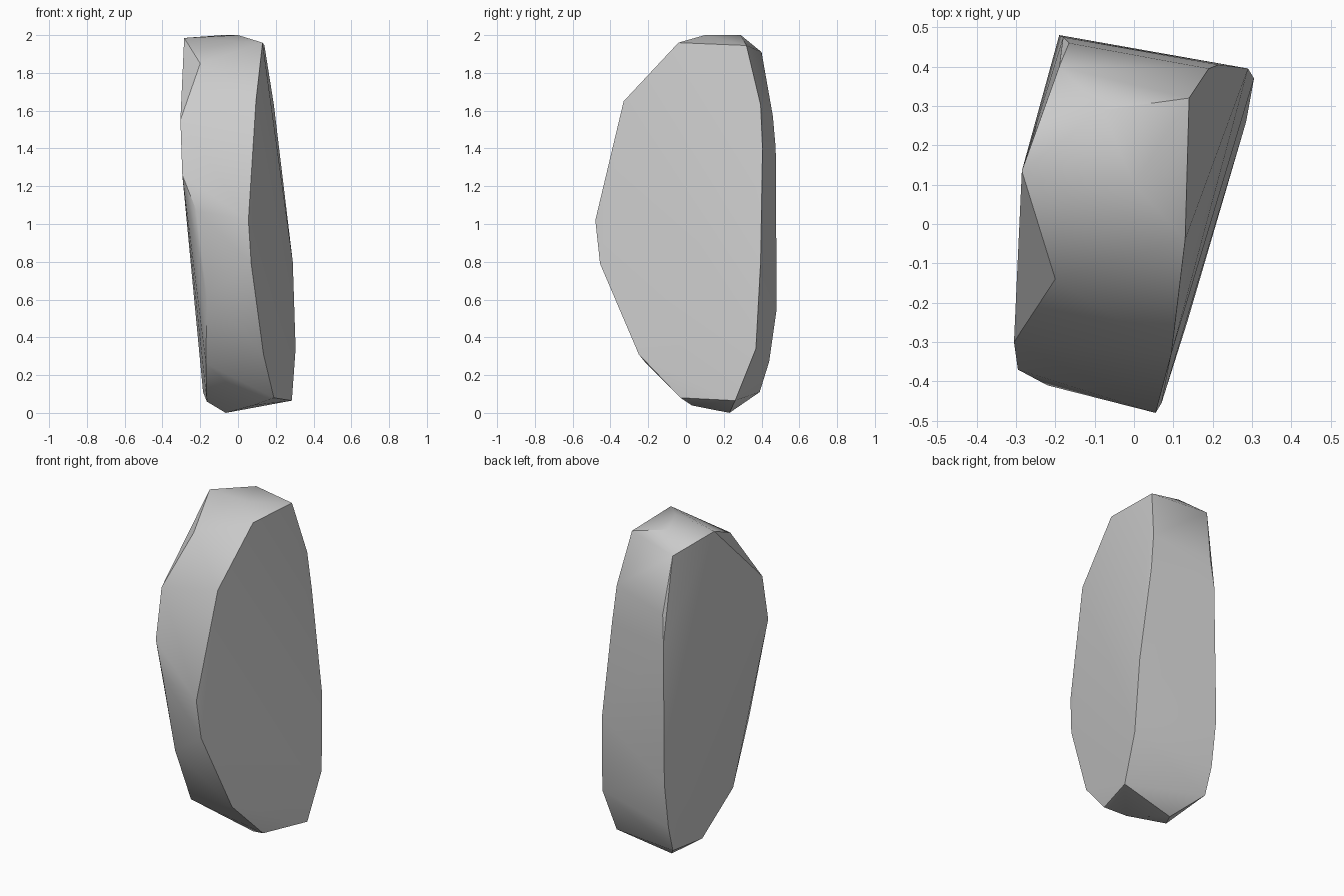
import bpy, bmesh, math

cube = bpy.data.objects.get("Cube")
if cube:
    bpy.data.objects.remove(cube, do_unlink=True)

# Corners of the broad left face
left_face = [
    (.13, -.04, 1.96), (.14, .32, 1.945), (.19, .395, 1.63), (.215, .405, 1.4),
    (.29, .395, .8), (.305, .37, .34), (.285, .26, .065), (.19, -.03, .08),
    (.135, -.25, .31), (.07, -.455, .79), (.055, -.48, 1.02), (.095, -.33, 1.65),
]
# Corners of the broad right face
right_face = [
    (-.285, .135, 1.985), (-.19, .4, 1.91), (-.165, .46, 1.57), (-.18, .475, 1.4),
    (-.19, .48, .55), (-.19, .44, .27), (-.185, .39, .11), (-.165, .08, .06),
    (-.17, -.21, .26), (-.165, -.37, .62), (-.22, -.41, 1.07), (-.295, -.37, 1.26),
    (-.305, -.3, 1.55), (-.2, -.14, 1.85),
]
# Corners of the worn crown and foot
ends = [(-.08, .29, 2), (0, .1, 2), (-.065, .23, 0), (.08, .03, .04)]

# Chiselled stone slab: the faceted skin around the corners
bm = bmesh.new()
for co in left_face + right_face + ends:
    bm.verts.new(co)
hull = bmesh.ops.convex_hull(bm, input=bm.verts[:])
spare = [v for v in bm.verts if not v.link_faces]
bmesh.ops.delete(bm, geom=spare, context='VERTS')
bmesh.ops.dissolve_limit(bm, angle_limit=math.radians(3),
                         verts=bm.verts[:], edges=bm.edges[:])
bmesh.ops.recalc_face_normals(bm, faces=bm.faces[:])

mesh = bpy.data.meshes.new("stone_slab")
bm.to_mesh(mesh)
bm.free()
stone = bpy.data.objects.new("stone_slab", mesh)
bpy.context.collection.objects.link(stone)

# Plain grey stone
grey = bpy.data.materials.new("stone_grey")
grey.use_nodes = True
colour = (.6, .6, .6, 1)
grey.diffuse_color = colour
grey.node_tree.nodes["Principled BSDF"].inputs["Base Color"].default_value = colour
mesh.materials.append(grey)

# Soft rim with crisp edges around the broad faces
bpy.ops.object.select_all(action='DESELECT')
stone.select_set(True)
bpy.context.view_layer.objects.active = stone
bpy.ops.object.shade_smooth_by_angle(angle=math.radians(35))
